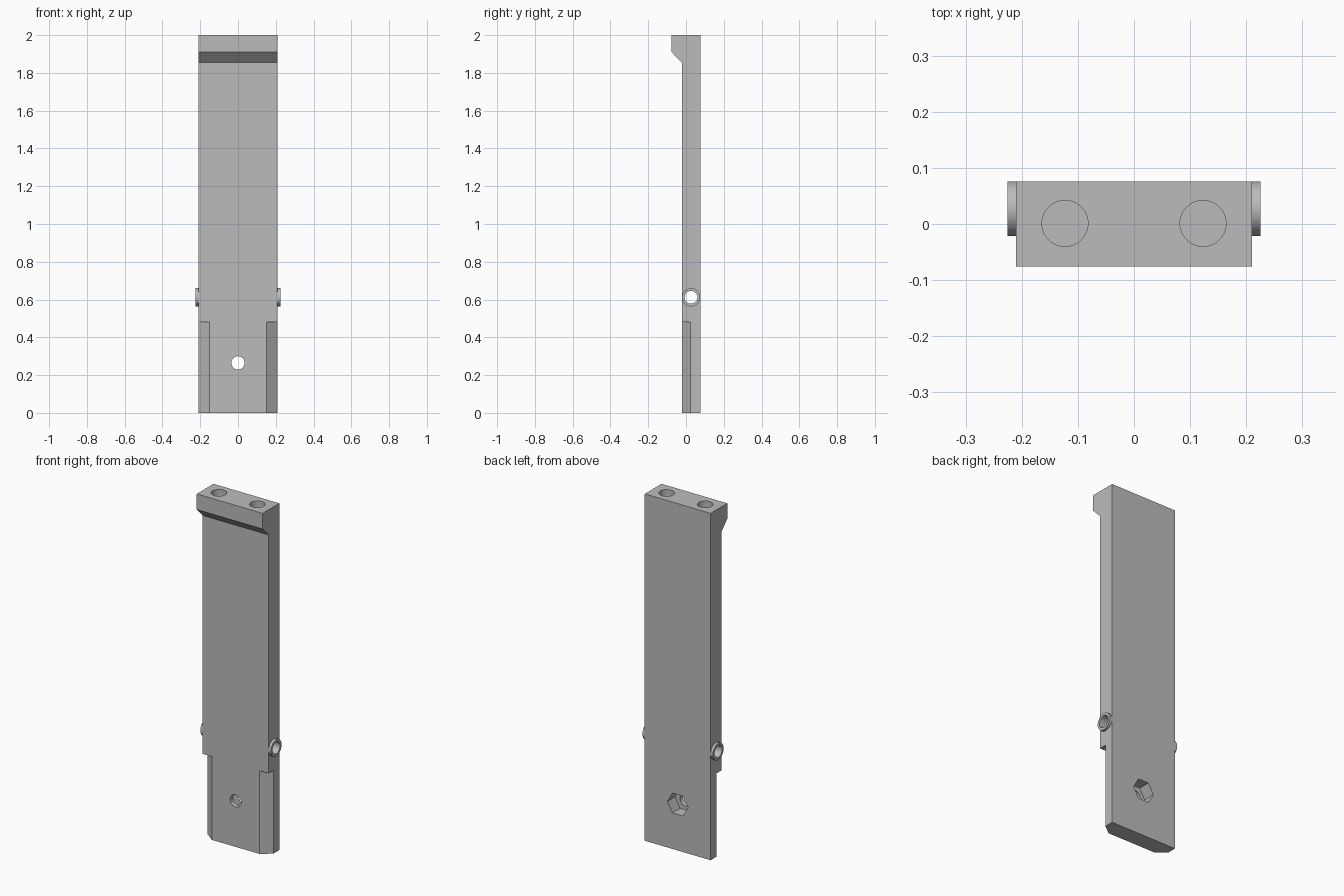
import bpy, bmesh, math
from mathutils import Matrix

if "Cube" in bpy.data.objects:
    bpy.data.objects.remove(bpy.data.objects["Cube"])

grey = bpy.data.materials.new("plain grey")
grey.use_nodes = True
COLOR = (0.5, 0.5, 0.5, 1)
grey.diffuse_color = COLOR
grey.node_tree.nodes["Principled BSDF"].inputs["Base Color"].default_value = COLOR

W, BACK, FRONT, LIP = 0.21, 0.076, -0.022, -0.076
PIN_Y, PIN_Z, BOLT_Z = 0.027, 0.612, 0.265
TURN = {"X": Matrix.Rotation(math.pi / 2, 4, "Y"),
        "Y": Matrix.Rotation(math.pi / 2, 4, "X"),
        "Z": Matrix.Identity(4)}


def make_object(name, bm):
    bmesh.ops.recalc_face_normals(bm, faces=bm.faces)
    mesh = bpy.data.meshes.new(name)
    bm.to_mesh(mesh)
    bm.free()
    mesh.materials.append(grey)
    obj = bpy.data.objects.new(name, mesh)
    bpy.context.collection.objects.link(obj)
    return obj


def prism(name, points, offset):
    """Extrude a closed outline of 3D points along an offset."""
    bm = bmesh.new()
    face = bm.faces.new([bm.verts.new(p) for p in points])
    ext = bmesh.ops.extrude_face_region(bm, geom=[face])
    moved = [v for v in ext["geom"] if isinstance(v, bmesh.types.BMVert)]
    bmesh.ops.translate(bm, verts=moved, vec=offset)
    return make_object(name, bm)


def cylinder(name, axis, center, radius, length, sides=48, spin=0):
    bm = bmesh.new()
    matrix = Matrix.Translation(center) @ TURN[axis] @ Matrix.Rotation(spin, 4, "Z")
    bmesh.ops.create_cone(bm, cap_ends=True, segments=sides, radius1=radius,
                          radius2=radius, depth=length, matrix=matrix)
    return make_object(name, bm)


def cut(target, cutter):
    """Subtract the cutter for good, then remove it."""
    mod = target.modifiers.new("cut", "BOOLEAN")
    mod.operation, mod.solver, mod.object = "DIFFERENCE", "EXACT", cutter
    bpy.context.view_layer.objects.active = target
    bpy.ops.object.modifier_apply(modifier=mod.name)
    bpy.data.objects.remove(cutter)


# Flat bar with an overhanging lip at the top front
side = [(BACK, 0), (BACK, 2), (LIP, 2), (LIP, 1.91), (FRONT, 1.855), (FRONT, 0)]
bar = prism("bar_with_lip", [(-W, y, z) for y, z in side], (2 * W, 0, 0))

for s in (-1, 1):
    # Bevelled lower front corners
    corner = [(0.152, FRONT), (0.092, FRONT - 0.046), (0.27, FRONT - 0.046), (0.27, 0.0695)]
    cut(bar, prism("corner_cutter", [(s * x, y, -0.1) for x, y in corner], (0, 0, 0.58)))
    # Blind holes in the top
    cut(bar, cylinder("top_hole_cutter", "Z", (s * 0.123, 0.001, 2), 0.041, 0.16))

# Bolt hole with a hexagonal nut pocket at the back
cut(bar, cylinder("bolt_cutter", "Y", (0, 0, BOLT_Z), 0.035, 0.4))
cut(bar, cylinder("nut_cutter", "Y", (0, BACK, BOLT_Z), 0.066, 0.14, 6, math.pi / 2))

# Cross pin hole
pin = (0, PIN_Y, PIN_Z)
cut(bar, cylinder("pin_cutter", "X", pin, 0.034, 1))
parts = [bar]

# Raised ring around each end of the pin hole
for s, name in ((-1, "right_pin_ring"), (1, "left_pin_ring")):
    ring = cylinder(name, "X", (s * (W + 0.0075), PIN_Y, PIN_Z), 0.0485, 0.015)
    cut(ring, cylinder("ring_cutter", "X", pin, 0.034, 1))
    parts.append(ring)

# Smooth round walls, crisp edges
bpy.ops.object.select_all(action="DESELECT")
for part in parts:
    part.select_set(True)
bpy.context.view_layer.objects.active = bar
bpy.ops.object.shade_smooth_by_angle(angle=math.radians(30))
